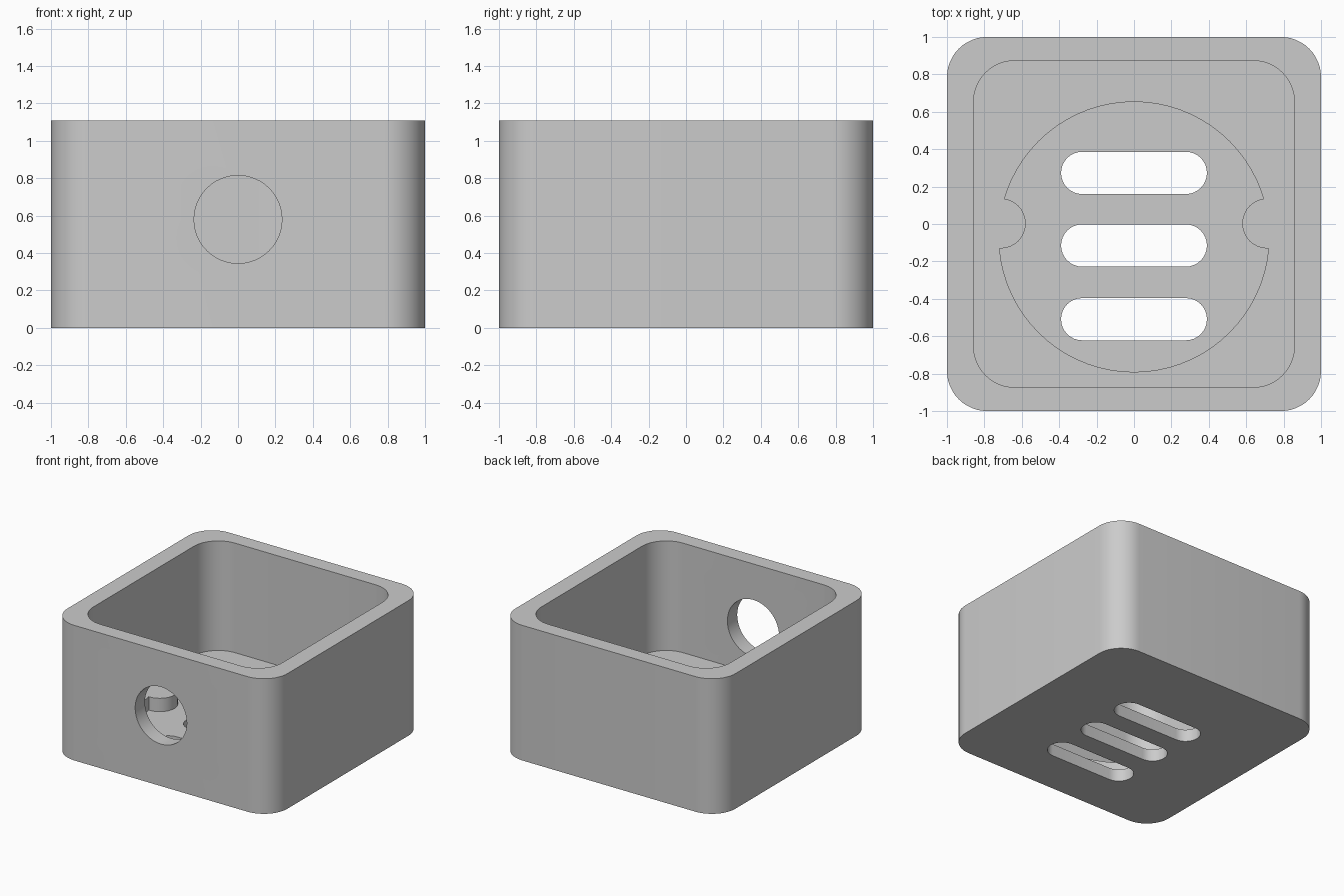
import bpy, bmesh, math
from mathutils import Matrix

if "Cube" in bpy.data.objects:
    bpy.data.objects.remove(bpy.data.objects["Cube"])

grey = bpy.data.materials.new("light_grey")
grey.diffuse_color = (0.6, 0.6, 0.6, 1)
grey.use_nodes = True
grey.node_tree.nodes["Principled BSDF"].inputs["Base Color"].default_value = grey.diffuse_color


def rounded_rect(hx, hy, r, n, cx=0, cy=0):
    """Outline of a rounded rectangle with n segments per corner."""
    pts = []
    for k, (sx, sy) in enumerate([(1, 1), (-1, 1), (-1, -1), (1, -1)]):
        for i in range(n + 1):
            a = math.pi / 2 * (k + i / n)
            p = (cx + sx * (hx - r) + r * math.cos(a),
                 cy + sy * (hy - r) + r * math.sin(a))
            if not pts or math.dist(p, pts[-1]) > 1e-5:
                pts.append(p)
    if math.dist(pts[0], pts[-1]) < 1e-5:
        pts.pop()
    return pts


def circle(cx, cy, r, n):
    return [(cx + r * math.cos(2 * math.pi * i / n),
             cy + r * math.sin(2 * math.pi * i / n)) for i in range(n)]


def prism(name, pts, z0, z1, matrix=None):
    """Solid made by extruding an outline from z0 to z1."""
    bm = bmesh.new()
    face = bm.faces.new([bm.verts.new((x, y, z0)) for x, y in pts])
    ext = bmesh.ops.extrude_face_region(bm, geom=[face])
    top = [v for v in ext["geom"] if isinstance(v, bmesh.types.BMVert)]
    bmesh.ops.translate(bm, verts=top, vec=(0, 0, z1 - z0))
    bmesh.ops.recalc_face_normals(bm, faces=bm.faces)
    if matrix:
        bm.transform(matrix)
    me = bpy.data.meshes.new(name)
    bm.to_mesh(me)
    bm.free()
    me.materials.append(grey)
    ob = bpy.data.objects.new(name, me)
    bpy.context.collection.objects.link(ob)
    return ob


def cut(target, cutter):
    """Subtract the cutter from the target and remove it."""
    mod = target.modifiers.new("cut", 'BOOLEAN')
    mod.operation = 'DIFFERENCE'
    mod.solver = 'EXACT'
    mod.object = cutter
    bpy.context.view_layer.objects.active = target
    bpy.ops.object.modifier_apply(modifier=mod.name)
    bpy.data.objects.remove(cutter)


# Outer shell and main cavity
box = prism("box", rounded_rect(1, 1, 0.215, 12), 0, 1.11)
cut(box, prism("cavity", rounded_rect(0.858, 0.873, 0.22, 12), 0.21, 1.5))

# Round recess in the floor, leaving a half-round tab on each side
recess = prism("recess", circle(0, -0.069, 0.722, 72), 0.10, 0.5)
for side in (-1, 1):
    cut(recess, prism("tab", circle(side * 0.713, 0.003, 0.134, 32), 0.0, 0.7))
cut(box, recess)

# Three slots through the floor
for y in (0.273, -0.115, -0.509):
    cut(box, prism("slot", rounded_rect(0.39, 0.113, 0.1129, 8, 0, y), -0.2, 0.4))

# Round hole through the front wall
hole_matrix = Matrix.Translation((0, -1, 0.58)) @ Matrix.Rotation(math.pi / 2, 4, 'X')
cut(box, prism("front_hole", circle(0, 0, 0.235, 48), -0.4, 0.3, hole_matrix))

# Smooth the rounded walls, keep the edges sharp
bpy.ops.object.select_all(action='DESELECT')
box.select_set(True)
bpy.context.view_layer.objects.active = box
bpy.ops.object.shade_smooth_by_angle(angle=math.radians(30))
